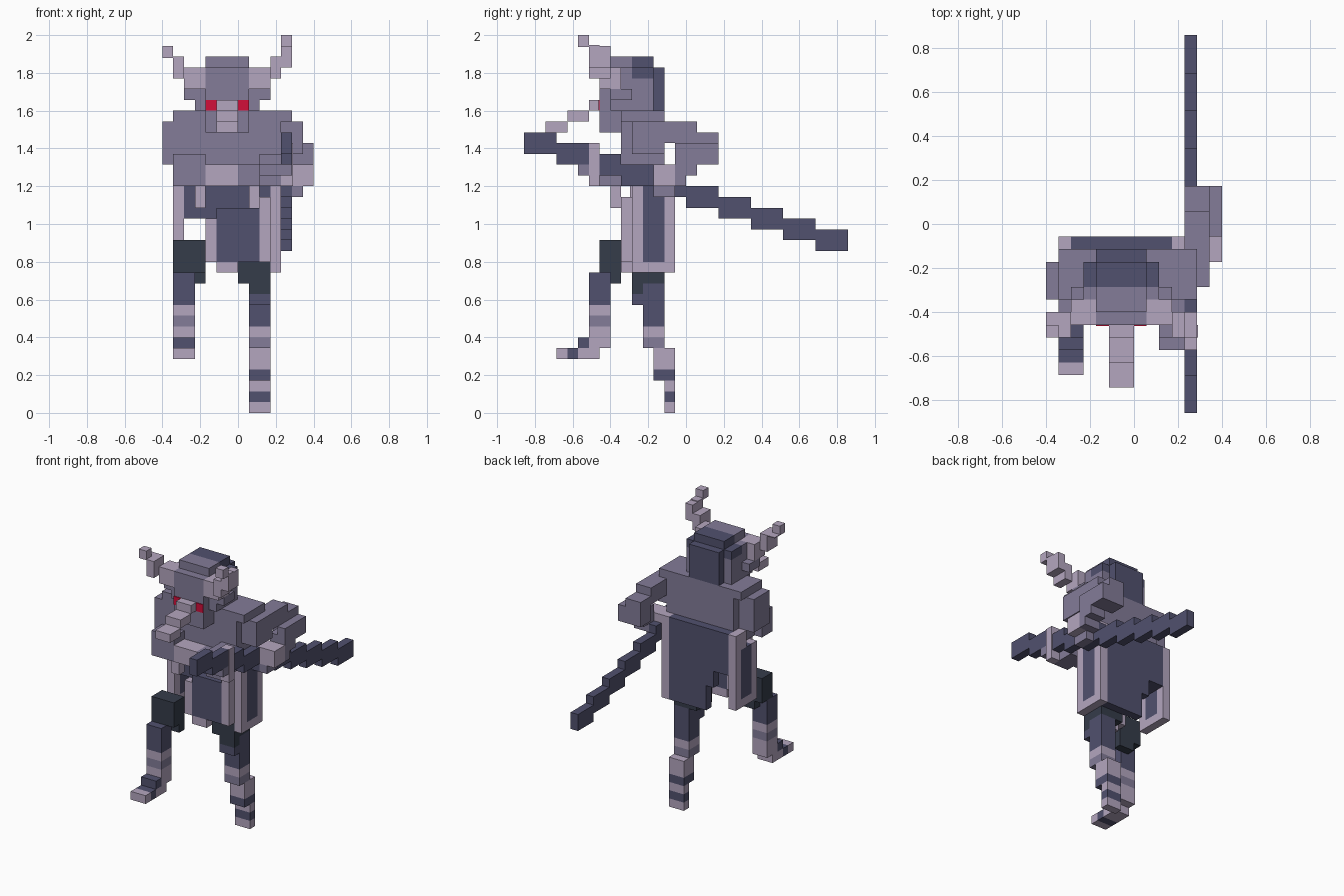
import bpy
import bmesh
from mathutils import Matrix, Vector

UNIT = 2 / 35                      # edge of one building cube
ORIGIN = Vector((7, 15, 0))        # grid point placed at the world origin

old_cube = bpy.data.objects.get("Cube")
if old_cube:
    bpy.data.objects.remove(old_cube, do_unlink=True)


def linear(channel):
    c = channel / 255
    return c / 12.92 if c <= 0.04045 else ((c + 0.055) / 1.055) ** 2.4


def material(name, *rgb):
    mat = bpy.data.materials.new(name)
    colour = [linear(c) for c in rgb] + [1]
    mat.use_nodes = True
    mat.diffuse_color = colour
    mat.node_tree.nodes["Principled BSDF"].inputs["Base Color"].default_value = colour
    return mat


PALE = material("pale lilac", 180, 166, 191)
MID = material("grey violet", 131, 124, 152)
SLATE = material("dark slate", 81, 81, 110)
BLACK = material("charcoal", 53, 60, 74)
RED = material("eye red", 210, 14, 58)


def box(name, mat, x, y, z):
    """Flat box between grid coordinates on each axis."""
    low = Vector((x[0], y[0], z[0]))
    high = Vector((x[1], y[1], z[1]))
    centre = ((low + high) / 2 - ORIGIN) * UNIT
    size = (high - low) * UNIT
    bm = bmesh.new()
    bmesh.ops.create_cube(bm, size=1, matrix=Matrix.Translation(centre) @ Matrix.Diagonal(size.to_4d()))
    mesh = bpy.data.meshes.new(name)
    bm.to_mesh(mesh)
    bm.free()
    mesh.materials.append(mat)
    obj = bpy.data.objects.new(name, mesh)
    bpy.context.collection.objects.link(obj)
    return obj


def bands(name, x, y, base, mats):
    """Stack of one-unit bands, listed from the bottom up."""
    for step, mat in enumerate(mats):
        box(name + "_band", mat, x, y, (base + step, base + step + 1))


# Stepped staff
for step in range(10):
    box("staff_segment", SLATE, (11, 12), (step * 3, step * 3 + 3), (24 - step, 26 - step))

# Left leg
left_x = (8, 10)
bands("left_foot", left_x, (13, 14), 0, [PALE, SLATE, PALE])
bands("left_ankle", left_x, (12, 14), 3, [SLATE, PALE, PALE])
bands("left_shin", left_x, (11, 13), 6, [MID, PALE, SLATE, SLATE])
box("left_knee", SLATE, left_x, (11, 13), (10, 12))
bands("left_kneecap", left_x, (10, 11), 10, [SLATE, BLACK])
box("left_thigh", BLACK, (7, 10), (10, 13), (12, 18))

# Right leg, stepping forward
right_x = (1, 3)
box("right_toe", PALE, right_x, (3, 4), (5, 6))
box("right_toe_band", SLATE, right_x, (4, 5), (5, 6))
box("right_foot", PALE, right_x, (5, 7), (5, 6))
box("right_instep", SLATE, right_x, (5, 6), (6, 7))
bands("right_shin", right_x, (6, 8), 6, [PALE, PALE, MID, PALE, SLATE, SLATE, SLATE])
box("right_knee_back", BLACK, (2, 4), (8, 9), (12, 13))
box("right_thigh", BLACK, (1, 4), (7, 9), (13, 16))


# Skirt side panels with pale borders
def side_panel(name, x, bottom, top):
    box(name + "_centre", SLATE, x, (11, 13), (bottom + 1, top))
    box(name + "_hem", PALE, x, (11, 13), (bottom, bottom + 1))
    for y in (10, 13):
        box(name + "_border", PALE, x, (y, y + 1), (bottom, top))


side_panel("left_skirt", (10, 11), 13, 21)
side_panel("right_skirt", (1, 2), 14, 21)

# Skirt front and back
box("front_skirt", SLATE, (5, 9), (9, 10), (14, 19))
box("front_skirt_hem", PALE, (5, 7), (9, 10), (13, 14))
for x, top in ((4, 18), (9, 20)):
    box("front_skirt_border", PALE, (x, x + 1), (9, 10), (14, top))
box("back_skirt", SLATE, (5, 10), (13, 14), (13, 18))
box("back_skirt_step", SLATE, (4, 5), (13, 14), (16, 18))

# Waist
box("belt", SLATE, (2, 10), (10, 13), (18, 21))
box("belt_back", SLATE, (2, 10), (13, 14), (18, 23))
box("belt_tassel", PALE, (3, 4), (8, 9), (19, 21))
box("belt_clasp", PALE, (8, 9), (9.8, 10), (19, 21))
for x in (1, 10):
    box("hip_strap", PALE, (x, x + 1), (12, 14), (21, 23))

# Torso
box("abdomen", MID, (2, 10), (9, 13), (21, 23))
box("chest", MID, (2, 11), (9, 13), (23, 27))
box("collar", MID, (1, 12), (9, 13), (27, 28))

# Right arm, crossing the body to hold the staff
box("right_shoulder", MID, (0, 2), (9, 12), (23, 27))
box("right_elbow", MID, (1, 4), (7, 9), (21, 24))
box("right_forearm", PALE, (4, 7), (7, 9), (21, 23))
box("right_wrist", MID, (7, 9), (7, 9), (21, 23))
box("right_palm", MID, (9, 11), (6, 9), (21, 24))
box("right_thumb", PALE, (11, 12.1), (6, 7), (21, 25))
box("right_fingers", MID, (9, 12), (5, 6), (22, 23))

# Left arm, bent behind
box("left_shoulder", MID, (11, 13), (10, 13), (24, 27))
box("left_upper_arm", MID, (11, 13), (13, 16), (25, 27))
box("left_elbow", MID, (11, 13), (16, 18), (23, 26))
box("left_elbow_outer", MID, (13, 14), (14, 18), (23, 25))
box("left_forearm", MID, (12, 14), (14, 16), (22, 24))
box("left_wrist", MID, (12, 14), (14, 15), (21, 22))
box("left_hand", PALE, (11, 14), (12, 14), (21, 23))
box("left_thumb", MID, (12, 13), (12, 14), (20, 21))

# Head and hood
box("head", MID, (3, 9), (8, 12), (28, 31))
box("neck", MID, (4, 8), (9, 13), (26, 28))
box("brow", MID, (4, 8), (7, 8), (28, 32))
box("jaw", MID, (4, 8), (7, 9), (26, 28))
box("crown_front", MID, (4, 8), (8, 10), (31, 33))
box("hood_top", SLATE, (4, 8), (10, 12), (31, 33))
for x in (3, 8):
    box("hood_side", SLATE, (x, x + 1), (10, 12), (31, 32))
    box("temple", MID, (x, x + 1), (9, 10), (31, 32))
box("hood_back", SLATE, (4, 8), (12, 13), (28, 32))
for x in (4, 7):
    box("eye", RED, (x, x + 1), (6.9, 7), (28, 29))
for x in (2, 9):
    box("ear", MID, (x, x + 1), (8, 10), (29, 30))

# Stepped beak
for step in range(3):
    front = 2 + step * 2
    box("beak_step", PALE, (5, 7), (front, front + 2 + step // 2), (26 + step, 27 + step))

# Horns
for x in (2, 8):
    box("horn_root", PALE, (x, x + 2), (7, 9), (30, 32))
box("right_horn_bend", PALE, (1, 2), (6, 8), (31, 33))
box("right_horn_tip", PALE, (0, 1), (6, 7), (33, 34))
box("right_horn_joint", PALE, (0, 1), (6, 8), (32.9, 33))
box("left_horn_bend", PALE, (10, 11), (6, 8), (31, 33))
box("left_horn_rise", PALE, (11, 12), (6, 8), (32, 34))
box("left_horn_tip", PALE, (11, 12), (5, 6), (33.9, 35))
box("left_horn_joint", PALE, (11, 12), (6, 7), (34, 34.1))
